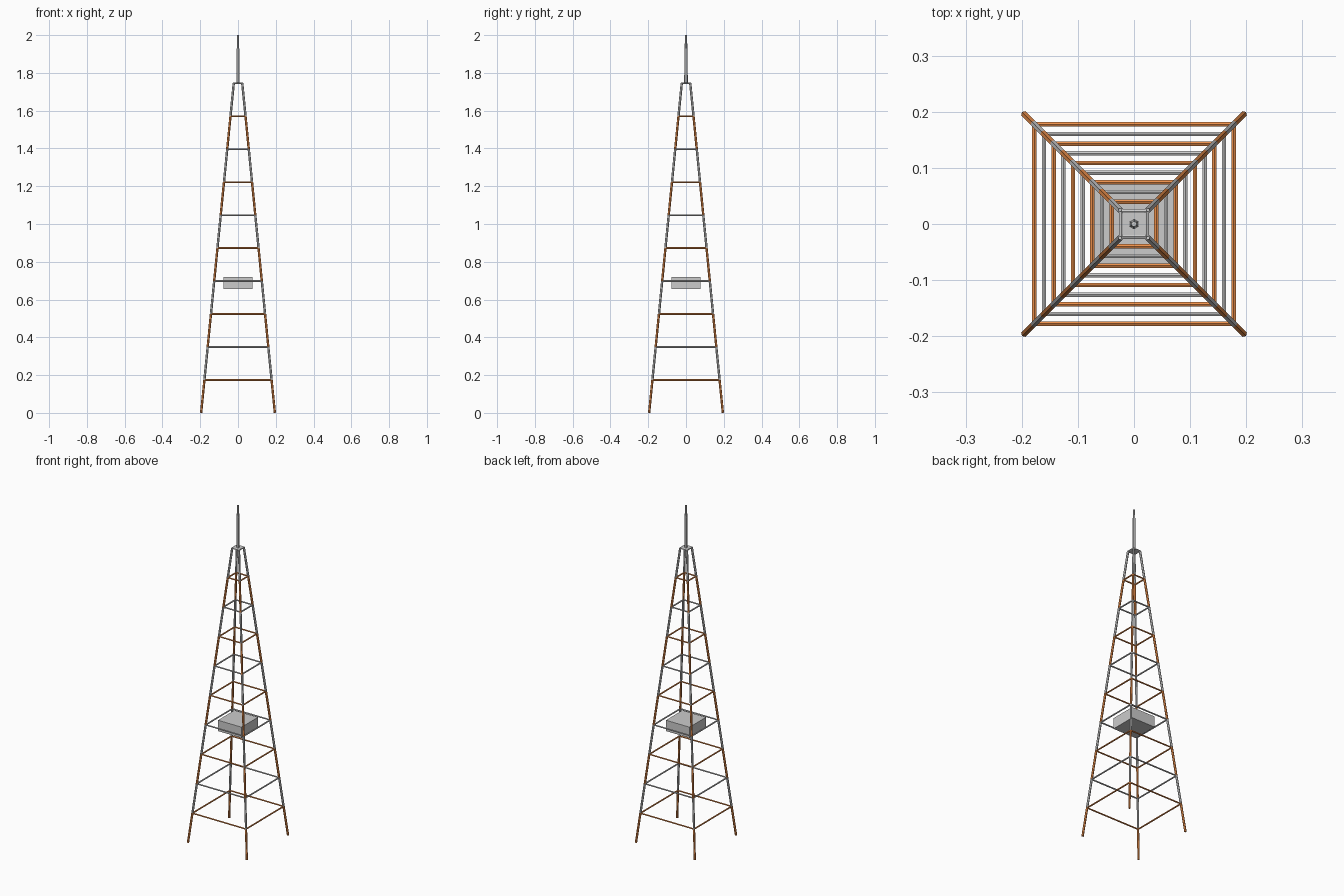
import bpy
from mathutils import Vector

if "Cube" in bpy.data.objects:
    bpy.data.objects.remove(bpy.data.objects["Cube"])

ORANGE = bpy.data.materials.new("orange_paint")
ORANGE.diffuse_color = (0.85, 0.28, 0.07, 1)
ORANGE.use_nodes = True
ORANGE.node_tree.nodes["Principled BSDF"].inputs["Base Color"].default_value = ORANGE.diffuse_color

LEVELS, TOP = 10, 1.745
BASE_HALF, TOP_HALF = 0.195, 0.0225
CORNERS = [(-1, -1), (1, -1), (1, 1), (-1, 1)]


def corner(level, i):
    t = level / LEVELS
    half = BASE_HALF + (TOP_HALF - BASE_HALF) * t
    x, y = CORNERS[i % 4]
    return Vector((x * half, y * half, TOP * t))


def strut(name, a, b, r1, r2=None, mat=None):
    a, b = Vector(a), Vector(b)
    d = b - a
    bpy.ops.mesh.primitive_cone_add(
        vertices=6, radius1=r1, radius2=r1 if r2 is None else r2, depth=d.length,
        location=(a + b) / 2, rotation=d.to_track_quat('Z', 'Y').to_euler())
    ob = bpy.context.object
    ob.name = name
    if mat:
        ob.data.materials.append(mat)
    return ob


def box(name, size, z):
    bpy.ops.mesh.primitive_cube_add(size=1, location=(0, 0, z))
    ob = bpy.context.object
    ob.name = name
    ob.scale = size


# Alternating orange and grey bays: four leg sections and a ring of braces
for n in range(1, LEVELS + 1):
    mat = ORANGE if n % 2 else None
    for i in range(4):
        low, high = corner(n - 1, i), corner(n, i)
        if n == 1:
            low.z += 0.001
        strut(f"leg_section_{n}_{i}", low, high, 0.0065, mat=mat)
        strut(f"cross_brace_{n}_{i}", high, corner(n, i + 1), 0.0045, mat=mat)

# Equipment cabin inside the tower
box("equipment_box", (0.156, 0.156, 0.065), 0.6875)

# Top plate and two-stage antenna mast
box("top_plate", (0.045, 0.045, 0.006), TOP)
strut("mast_lower", (0, 0, TOP), (0, 0, 1.93), 0.0095, 0.0085)
strut("mast_tip", (0, 0, 1.93), (0, 0, 2.0), 0.0075, 0.005)
